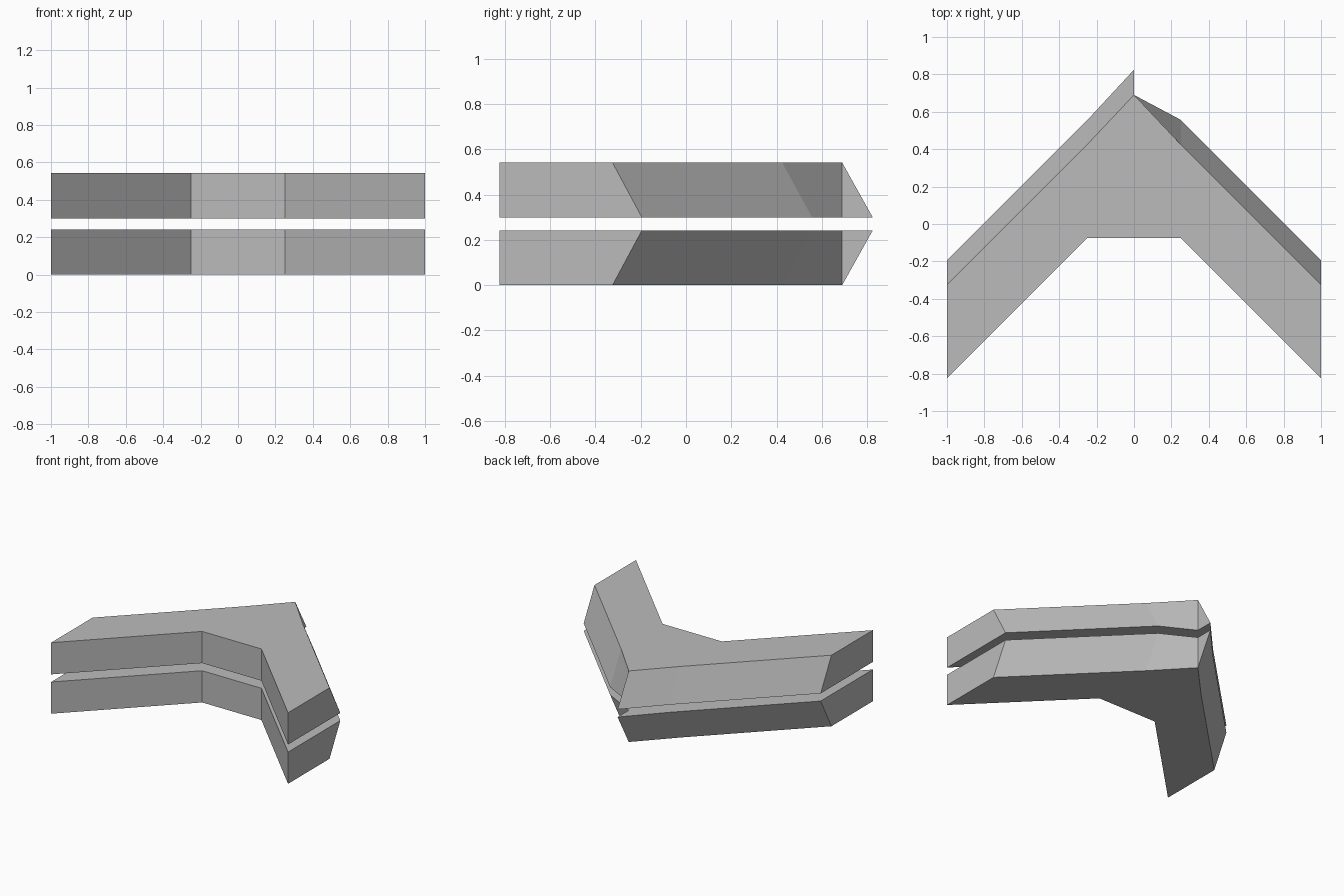
import bpy
import bmesh

cube = bpy.data.objects.get("Cube")
if cube:
    bpy.data.objects.remove(cube, do_unlink=True)

# Single grey material
grey = bpy.data.materials.new("plain grey")
grey.use_nodes = True
colour = (0.5, 0.5, 0.5, 1)
grey.diffuse_color = colour
grey.node_tree.nodes["Principled BSDF"].inputs["Base Color"].default_value = colour

# Plan outlines: shared front edge, then the narrow and wide rear edges
FRONT = [(-1, -0.825), (-0.25, -0.075), (0.25, -0.075), (1, -0.825)]
NARROW_REAR = [(1, -0.325), (0.25, 0.425), (0, 0.69), (-0.25, 0.425), (-1, -0.325)]
WIDE_REAR = [(1, -0.195), (0.25, 0.557), (0, 0.69), (0, 0.825), (-0.25, 0.555), (-1, -0.195)]


def chevron(name, z_narrow, z_wide):
    """Chevron slab with a sloping rear and a small step at its point."""
    bm = bmesh.new()
    narrow = [bm.verts.new((x, y, z_narrow)) for x, y in FRONT + NARROW_REAR]
    wide = [bm.verts.new((x, y, z_wide)) for x, y in FRONT + WIDE_REAR]
    bm.faces.new(narrow)
    bm.faces.new(wide)

    # The wide outline has one extra point, so the step is a triangle
    point = len(FRONT) + 2
    step = wide.pop(point + 1)
    bm.faces.new((narrow[point], wide[point], step))
    for i in range(len(narrow)):
        j = (i + 1) % len(narrow)
        start = step if i == point else wide[i]
        bm.faces.new((narrow[i], narrow[j], wide[j], start))

    bmesh.ops.recalc_face_normals(bm, faces=bm.faces)
    mesh = bpy.data.meshes.new(name)
    bm.to_mesh(mesh)
    bm.free()
    mesh.materials.append(grey)
    obj = bpy.data.objects.new(name, mesh)
    bpy.context.collection.objects.link(obj)


# Two slabs mirrored across the gap between them
chevron("lower_chevron", 0, 0.242)
chevron("upper_chevron", 0.542, 0.3)
